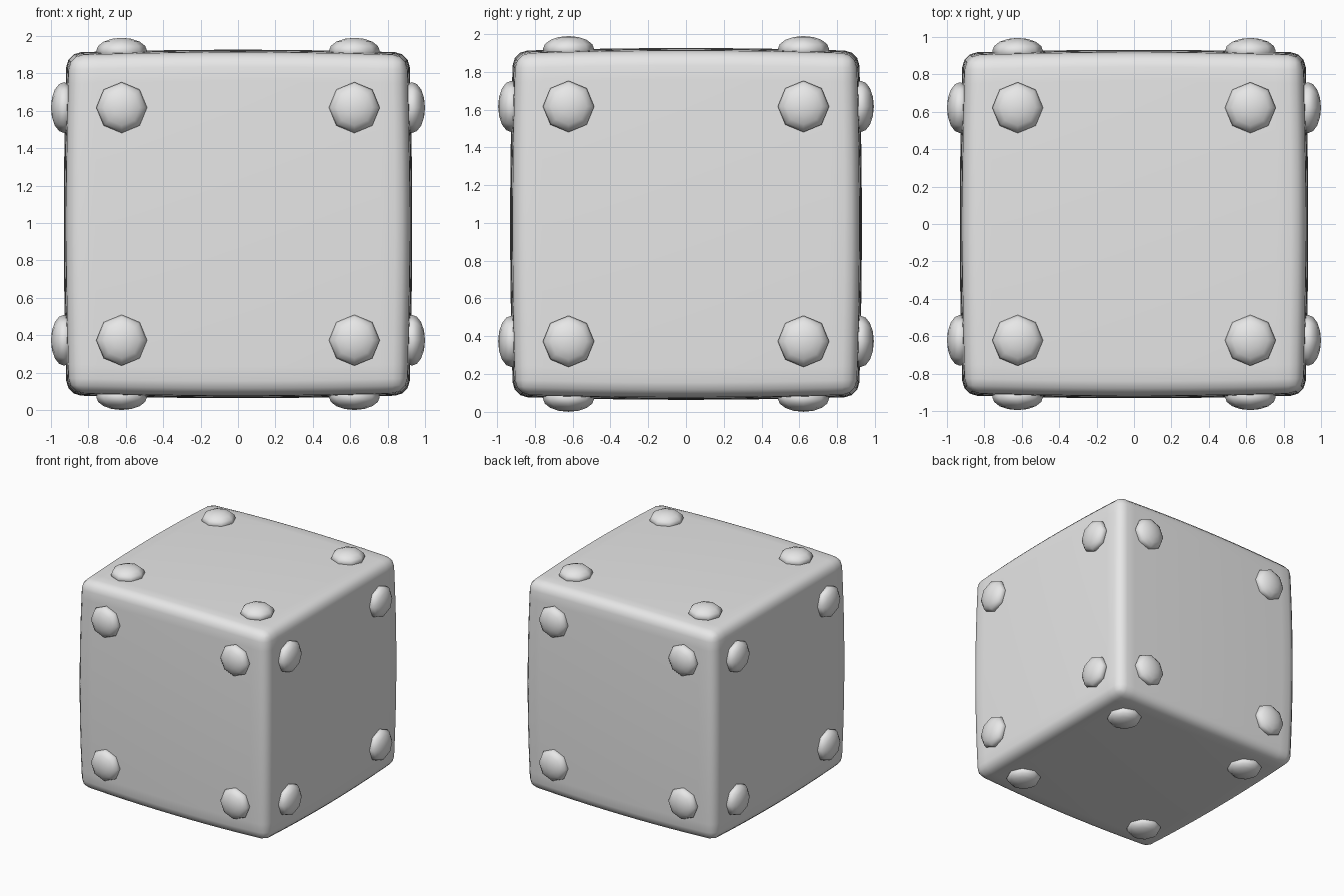
import bpy
import bmesh
from itertools import product
from mathutils import Matrix, Vector

CENTRE = Vector((0, 0, 0.995))
HALF = 0.9          # half width of the box at its corners
BULGE = 0.0175      # how far the sides swell
SPACING = 0.622     # stud distance from each face's middle
STUD_RADIUS = 0.136
STUD_HEIGHT = 0.07

cube = bpy.data.objects.get("Cube")
if cube:
    bpy.data.objects.remove(cube, do_unlink=True)

# One plain grey for everything
grey = bpy.data.materials.new("light grey")
grey.use_nodes = True
grey.diffuse_color = (0.8, 0.8, 0.8, 1)
grey.node_tree.nodes["Principled BSDF"].inputs["Base Color"].default_value = grey.diffuse_color


def finish(bm, name):
    """Turn a bmesh into a smooth grey object."""
    mesh = bpy.data.meshes.new(name)
    bmesh.ops.recalc_face_normals(bm, faces=bm.faces)
    for face in bm.faces:
        face.smooth = True
    bm.to_mesh(mesh)
    bm.free()
    mesh.materials.append(grey)
    obj = bpy.data.objects.new(name, mesh)
    bpy.context.collection.objects.link(obj)
    return obj


# Box: gridded cube with rounded edges, swollen on every side
bm = bmesh.new()
bmesh.ops.create_cube(bm, size=2 * HALF)
bmesh.ops.subdivide_edges(bm, edges=bm.edges[:], cuts=11, use_grid_fill=True)
sharp = [e for e in bm.edges if e.calc_face_angle() > 1]
bmesh.ops.bevel(bm, geom=sharp, offset=0.075, offset_type='OFFSET',
                segments=3, profile=0.5, affect='EDGES', clamp_overlap=False)
for v in bm.verts:
    fall = [1 - (c / HALF) ** 2 for c in v.co]
    v.co = [c * (1 + BULGE * (sum(fall) - f)) for c, f in zip(v.co, fall)]
box = finish(bm, "box")
box.location = CENTRE

# Studs: flattened eight-sided domes, four on each face
sides = {"left": (1, 0, 0), "right": (-1, 0, 0), "back": (0, 1, 0),
         "front": (0, -1, 0), "top": (0, 0, 1), "bottom": (0, 0, -1)}
for side, direction in sides.items():
    normal = Vector(direction)
    u = Vector((normal.y, normal.z, normal.x))
    w = normal.cross(u)
    turn = Matrix((u, w, normal)).transposed().to_4x4()
    reach = 1.0 if normal.x else 0.995
    bm = bmesh.new()
    for a, b in product((-1, 1), repeat=2):
        spot = (u * a + w * b) * SPACING + normal * (reach - STUD_HEIGHT)
        shape = Matrix.Diagonal((STUD_RADIUS, STUD_RADIUS, STUD_HEIGHT, 1))
        bmesh.ops.create_uvsphere(bm, u_segments=8, v_segments=8, radius=1,
                                  matrix=Matrix.Translation(spot) @ turn @ shape)
    studs = finish(bm, side + "_studs")
    studs.location = CENTRE
